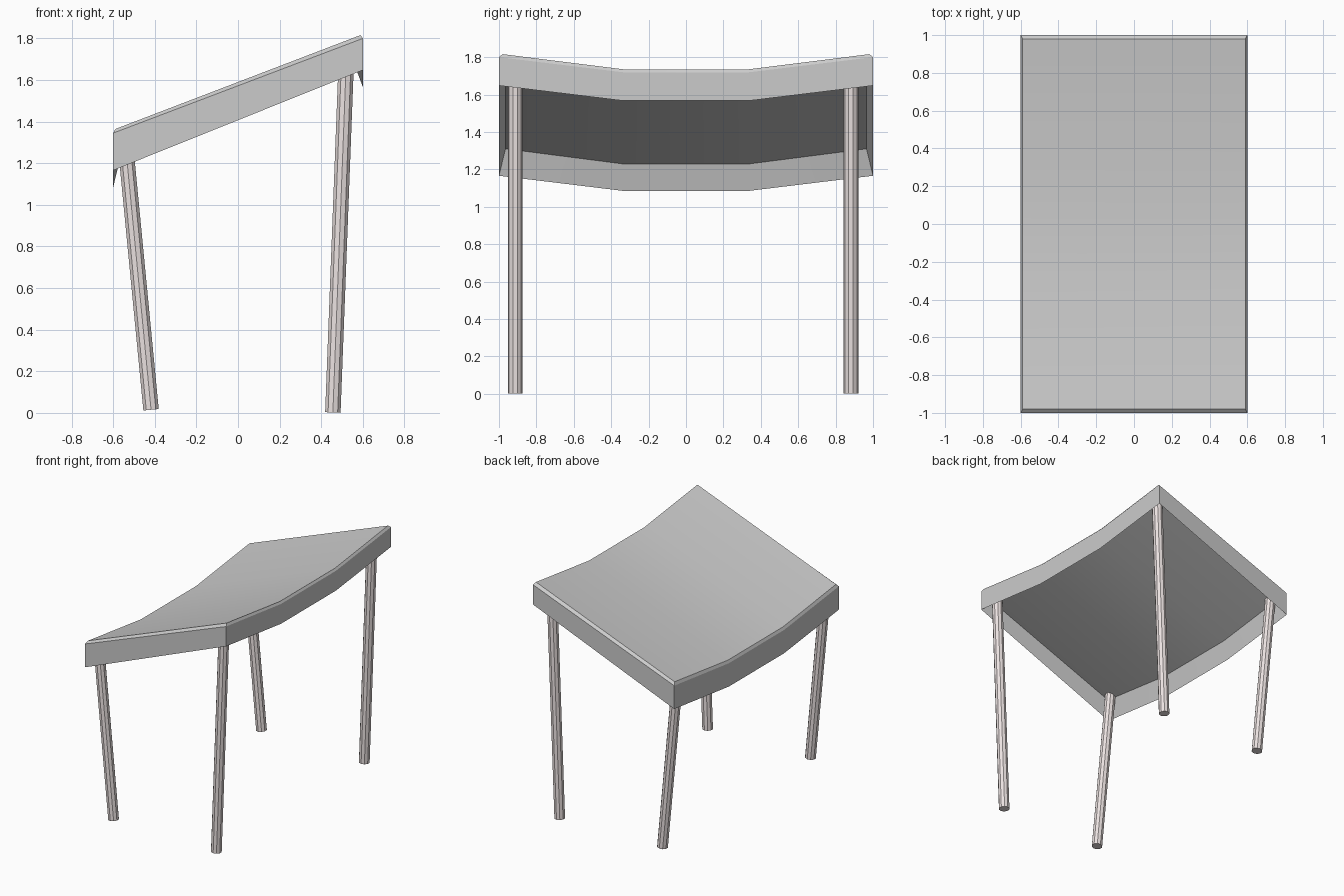
import bpy, bmesh, math
from mathutils import Vector

if "Cube" in bpy.data.objects:
    bpy.data.objects.remove(bpy.data.objects["Cube"])


def make_object(name, bm):
    bmesh.ops.recalc_face_normals(bm, faces=bm.faces[:])
    mesh = bpy.data.meshes.new(name)
    bm.to_mesh(mesh)
    bm.free()
    obj = bpy.data.objects.new(name, mesh)
    bpy.context.collection.objects.link(obj)
    return obj


# Seat: tilted, dished shell with a hollow underside and a bevelled top edge
SAG = 0.081
# half width, half depth, left height, right height of each loop
LOOPS = [
    (0.565, 0.965, 1.31, 1.742),   # ceiling of the hollow
    (0.600, 1.000, 1.166, 1.648),  # sharp lower rim
    (0.600, 1.000, 1.345, 1.80),   # top of the outer wall
    (0.589, 0.980, 1.365, 1.816),  # bevelled top
]
bm = bmesh.new()
rings = []
for hx, hy, z_left, z_right in LOOPS:
    section = [(-hy, 0), (-0.335, SAG), (0.335, SAG), (hy, 0)]
    ring = [bm.verts.new((-hx, y, z_left - s)) for y, s in section]
    ring += [bm.verts.new((hx, y, z_right - s)) for y, s in reversed(section)]
    rings.append(ring)
for a, b in zip(rings, rings[1:]):
    for i in range(8):
        j = (i + 1) % 8
        bm.faces.new((a[i], a[j], b[j], b[i]))
for r in (rings[0], rings[-1]):
    for i in range(3):
        bm.faces.new((r[i], r[i + 1], r[6 - i], r[7 - i]))
seat = make_object("seat", bm)
bpy.context.view_layer.objects.active = seat
seat.select_set(True)
bpy.ops.object.shade_smooth_by_angle(angle=math.radians(25))
seat.select_set(False)

# Legs: splayed ten-sided rods cut square to their axis
leg_material = bpy.data.materials.new("leg_finish")
leg_material.diffuse_color = (0.83, 0.76, 0.75, 1)
leg_material.use_nodes = True
leg_material.node_tree.nodes["Principled BSDF"].inputs["Base Color"].default_value = leg_material.diffuse_color


def leg(name, foot, top):
    axis = Vector(top) - Vector(foot)
    bm = bmesh.new()
    bmesh.ops.create_cone(bm, cap_ends=True, segments=10, radius1=0.039,
                          radius2=0.039, depth=axis.length)
    obj = make_object(name, bm)
    obj.location = (Vector(foot) + Vector(top)) / 2
    obj.rotation_euler = (0, math.atan2(axis.x, axis.z), 0)
    obj.data.materials.append(leg_material)


for end, y in (("front", -0.914), ("back", 0.882)):
    leg(end + "_left_leg", (-0.418, y, 0.015), (-0.544, y, 1.32))
    leg(end + "_right_leg", (0.456, y, 0.002), (0.522, y, 1.73))
